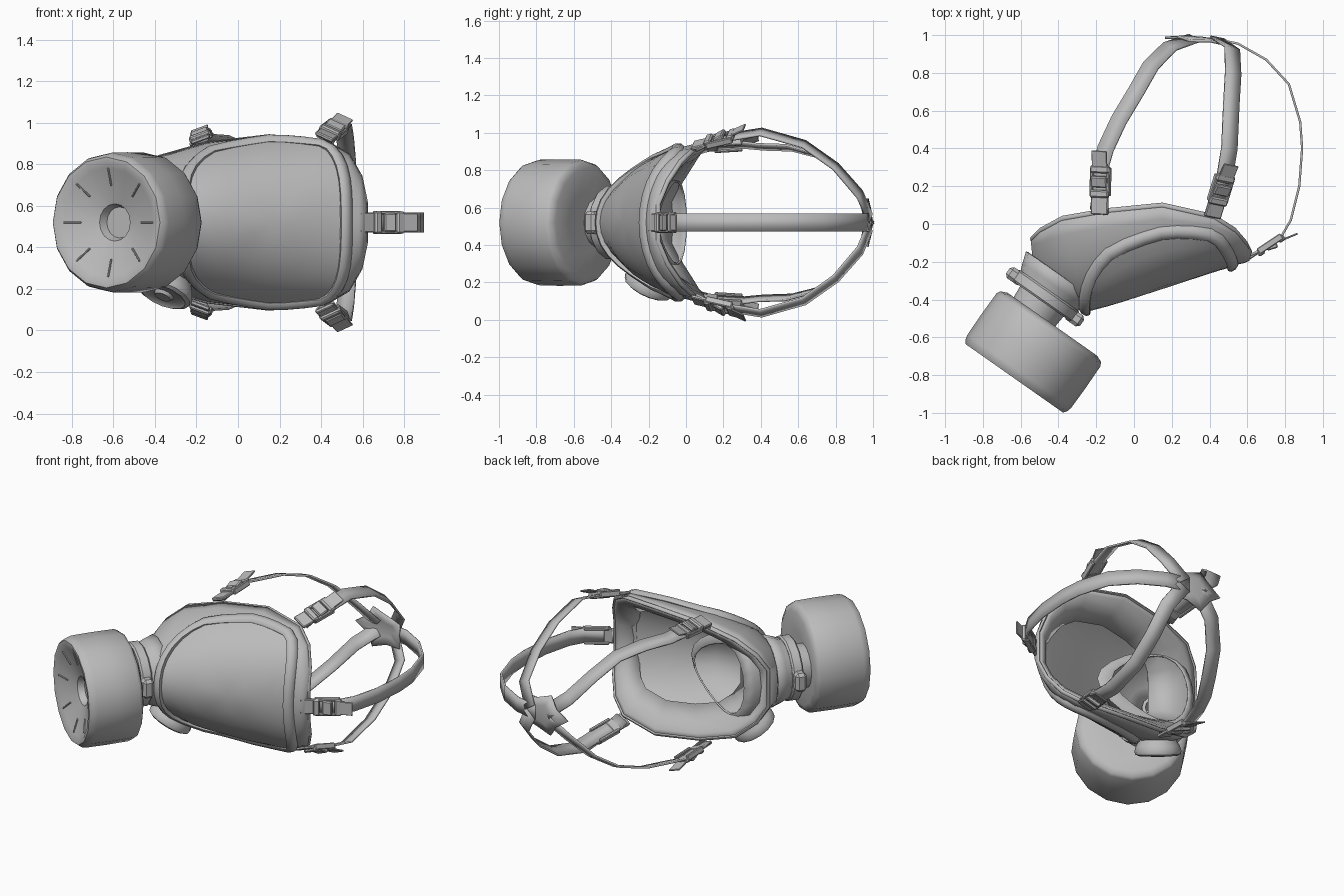
import bpy, bmesh, math
from mathutils import Vector, Matrix

if "Cube" in bpy.data.objects:
    bpy.data.objects.remove(bpy.data.objects["Cube"])

MID = 0.52  # height of the mirror plane
grey = bpy.data.materials.new("plain grey")
grey.use_nodes = True
grey.diffuse_color = (0.5, 0.5, 0.5, 1)
grey.node_tree.nodes["Principled BSDF"].inputs["Base Color"].default_value = (0.5, 0.5, 0.5, 1)


def finish(name, bm, thick=0.0, angle=40):
    bmesh.ops.remove_doubles(bm, verts=bm.verts, dist=0.0005)
    bmesh.ops.recalc_face_normals(bm, faces=bm.faces)
    mesh = bpy.data.meshes.new(name)
    bm.to_mesh(mesh)
    bm.free()
    mesh.materials.append(grey)
    ob = bpy.data.objects.new(name, mesh)
    bpy.context.collection.objects.link(ob)
    if thick:
        mod = ob.modifiers.new("thickness", 'SOLIDIFY')
        mod.thickness, mod.offset = thick, 0
    bpy.ops.object.select_all(action='DESELECT')
    ob.select_set(True)
    bpy.context.view_layer.objects.active = ob
    bpy.ops.object.shade_smooth_by_angle(angle=math.radians(angle))


def loft(name, rings, closed=True, loop=False, thick=0.0, angle=40):
    """Skin a list of point rings."""
    bm = bmesh.new()
    vs = [[bm.verts.new(p) for p in r] for r in rings]
    n = len(vs[0])
    for i in range(len(vs) if loop else len(vs) - 1):
        a, b = vs[i], vs[(i + 1) % len(vs)]
        for j in range(n if closed else n - 1):
            k = (j + 1) % n
            bm.faces.new((a[j], a[k], b[k], b[j]))
    finish(name, bm, thick, angle)


def frame(origin, axis):
    return Matrix.Translation(origin) @ Vector(axis).to_track_quat('Z', 'Y').to_matrix().to_4x4()


def lathe(name, profile, origin, axis, segs=16, thick=0.0):
    """Revolve (distance, radius) pairs about an axis."""
    m = frame(origin, axis)
    rings = [[m @ Vector((r * math.cos(t), r * math.sin(t), s))
              for t in [2 * math.pi * k / segs for k in range(segs)]] for s, r in profile]
    loft(name, rings, thick=thick)


def box(name, centre, along, up, size):
    x = Vector(along).normalized()
    y = Vector(up).cross(x).normalized()
    rot = Matrix((x, y, x.cross(y))).transposed().to_4x4()
    bm = bmesh.new()
    bmesh.ops.create_cube(bm, size=1, matrix=Matrix.Translation(centre) @ rot @ Matrix.Diagonal((*size, 1)))
    bmesh.ops.bevel(bm, geom=bm.edges[:], offset=min(size) * 0.25, segments=1, affect='EDGES')
    finish(name, bm, angle=30)


def tube(name, pts, wide, tall, centre):
    """Closed rounded strip following a loop of points."""
    rings = []
    for i, p in enumerate(pts):
        t = (pts[(i + 1) % len(pts)] - pts[i - 1]).normalized()
        out = p - centre
        out = (out - t * out.dot(t)).normalized()
        across = t.cross(out)
        rings.append([p + across * wide * math.cos(a) + out * tall * math.sin(a)
                      for a in [math.pi * k / 4 for k in range(8)]])
    loft(name, rings, loop=True, angle=60)


# Face shell stations, forehead to chin: rim x, rim y, half width, front x, front y
STATIONS = [
    (0.615, -0.15, 0.10, 0.605, -0.19), (0.59, -0.10, 0.22, 0.58, -0.20),
    (0.53, -0.03, 0.325, 0.53, -0.21), (0.42, 0.04, 0.39, 0.44, -0.235),
    (0.15, 0.10, 0.415, 0.18, -0.32), (-0.15, 0.07, 0.38, -0.10, -0.41),
    (-0.38, 0.03, 0.315, -0.25, -0.45), (-0.49, -0.03, 0.22, -0.42, -0.38),
    (-0.54, -0.08, 0.12, -0.52, -0.28)]


def shell(u, a):
    """Point on the shell at station u and arch angle a."""
    i = min(int(u), len(STATIONS) - 2)
    rx, ry, w, fx, fy = [p + (q - p) * (u - i) for p, q in zip(STATIONS[i], STATIONS[i + 1])]
    s = math.sin(a)
    return Vector((rx + (fx - rx) * s, ry + (fy - ry) * s, MID + w * math.cos(a)))


arch = [math.pi * k / 18 for k in range(19)]
rows = [[shell(u, a) for a in arch] for u in range(len(STATIONS))]
# Each end row folds onto its rim line
ends = [[Vector((r[0].x, r[0].y, p.z)) for p in r] for r in (rows[0], rows[-1])]
loft("face_shell", [ends[0]] + rows + [ends[1]], closed=False, thick=0.015, angle=60)

# Rim bead and inward face seal
rim = [shell(u, 0) for u in range(len(STATIONS))] + [shell(u, math.pi) for u in reversed(range(len(STATIONS)))]
core = Vector((0.06, -0.04, MID))
tube("rim_bead", rim, 0.014, 0.01, core)


def inset(k, push):
    return [core + (p - core) * k + Vector((0.05, -push, 0)) * (1 - k) * 4 for p in rim]


loft("face_seal", [rim, inset(0.93, 0.0), inset(0.82, 0.05), inset(0.66, 0.09)], thick=0.012, angle=60)


# Visor: rounded panel raised on the shell, narrower at the chin, with a frame around it
def visor_point(r, t, lift):
    c, s = math.cos(t), math.sin(t)
    k = r / (abs(c) ** 2.7 + abs(s) ** 2.7) ** (1 / 2.7)
    spread = math.radians(70 - 8 * k * c)
    p = shell(4.05 + 2.0 * k * c, math.pi / 2 + spread * k * s)
    out = (p - Vector((p.x + 0.08, 0.08, MID))).normalized()
    return p + out * lift


turn = [2 * math.pi * k / 40 for k in range(40)]
loft("visor_lens", [[visor_point(r, t, 0.016) for t in turn] for r in (0, 0.2, 0.4, 0.6, 0.8, 0.97)], angle=60)
tube("visor_frame", [visor_point(1.0, t, 0.012) for t in turn], 0.036, 0.024, Vector((0.2, 0.08, MID)))

# Filter canister with dished front and radial slots
AX = Vector((-0.575, -0.818, 0)).normalized()
BACK = Vector((-0.435, -0.535, MID))
lathe("filter_canister", [(0, 0), (0, 0.16), (-0.005, 0.29), (0.01, 0.325), (0.03, 0.336), (0.17, 0.338),
                          (0.3, 0.336), (0.325, 0.33), (0.345, 0.315), (0.345, 0.295), (0.33, 0.265),
                          (0.285, 0.12), (0.275, 0.09), (0.235, 0.075), (0.235, 0)], BACK, AX, 16)
side = AX.cross(Vector((0, 0, 1)))
for k in range(8):
    a = k * math.pi / 4
    ray = side * math.cos(a) + Vector((0, 0, math.sin(a)))
    box("filter_slot", BACK + AX * 0.317 + ray * 0.22, ray + AX * 0.3, AX, (0.09, 0.008, 0.012))

# Neck between shell and filter
NECK = Vector((-0.425, -0.32, MID))
lathe("chin_socket", [(-0.06, 0.215), (0.0, 0.195), (0.05, 0.175), (0.09, 0.165)], NECK, AX, 16, 0.012)
lathe("neck_ring", [(0.04, 0.12), (0.04, 0.19), (0.05, 0.2), (0.1, 0.2), (0.11, 0.19), (0.11, 0.14),
                    (0.24, 0.13), (0.24, 0.1)], NECK, AX, 14)
for d in (-1, 1):
    box("neck_clip", NECK + AX * 0.08 + side * 0.19 * d, side, AX, (0.1, 0.12, 0.07))
lathe("inlet_port", [(0.05, 0.09), (-0.08, 0.08), (-0.08, 0.06), (0.05, 0.06)], NECK, AX, 12)

# Exhale valve on the lower cheek
lathe("exhale_valve", [(-0.05, 0.1), (0.0, 0.13), (0.03, 0.14), (0.05, 0.135), (0.06, 0.115), (0.05, 0.1),
                       (0.05, 0.05), (0.065, 0.04), (0.065, 0)], (-0.34, -0.185, 0.215), (-0.35, -0.4, -0.85), 14)

# Breathing cup inside the shell, drawn out into a nose bridge towards the forehead
cup = []
for cx, cy, r, nose in ((-0.42, -0.31, 0.07, 0), (-0.38, -0.28, 0.14, 0.1), (-0.29, -0.2, 0.23, 0.3),
                        (-0.24, -0.1, 0.25, 0.45), (-0.23, -0.06, 0.2, 0.45)):
    ring = []
    for t in turn[::2]:
        c = math.cos(t)
        reach = r * c * (1 + nose * max(c, 0))
        ring.append(Vector((cx + reach * 0.95, cy - reach * 0.3, MID + r * math.sin(t) * (1.08 - 0.5 * nose * c))))
    cup.append(ring)
loft("breathing_cup", cup, thick=0.01, angle=60)


# Head harness
def strap(name, pts, hub, flip=1, width=0.09):
    """Ribbon facing away from a hub, with a buckle on its second segment."""
    pts = [Vector((x, y, MID + flip * z)) for x, y, z in pts]
    left, right = [], []
    for i, p in enumerate(pts):
        t = pts[min(i + 1, len(pts) - 1)] - pts[max(i - 1, 0)]
        w = t.cross(p - hub).normalized() * width / 2
        left.append(p + w)
        right.append(p - w)
    loft(name + "_strap", [left, right], closed=False, thick=0.012)
    buckle(name + "_buckle", pts[1], pts[2], hub)


def buckle(name, a, b, hub):
    """Frame, crossbars and loose tail on a strap segment."""
    d = (b - a).normalized()
    mid = (a + b) / 2
    out = mid - hub
    out = (out - d * out.dot(d)).normalized()
    across = d.cross(out)
    for s in (-1, 1):
        box(name + "_rail", mid + across * 0.047 * s, d, out, (0.15, 0.018, 0.035))
        box(name + "_bar", mid + d * 0.065 * s + out * 0.012, d, out, (0.04, 0.105, 0.03))
    box(name + "_clamp", mid + out * 0.02, d + out * 0.3, out, (0.06, 0.09, 0.025))
    box(name + "_anchor", a - d * 0.03, d, out, (0.12, 0.095, 0.02))
    box(name + "_tail", b + d * 0.025 + out * 0.025, d + out * 0.2, out, (0.11, 0.085, 0.01))


LOWER = [(-0.19, 0.07, 0.385), (-0.18, 0.14, 0.405), (-0.175, 0.31, 0.415), (-0.15, 0.4, 0.405), (-0.08, 0.55, 0.40),
         (0.01, 0.7, 0.36), (0.09, 0.84, 0.26), (0.19, 0.94, 0.13), (0.32, 0.985, 0.02)]
UPPER = [(0.42, 0.06, 0.40), (0.44, 0.12, 0.43), (0.48, 0.25, 0.46), (0.505, 0.4, 0.485), (0.515, 0.63, 0.42),
         (0.525, 0.8, 0.3), (0.52, 0.93, 0.15), (0.44, 0.985, 0.02)]
CROWN = [(0.6, -0.17, 0), (0.66, -0.145, 0), (0.78, -0.065, 0), (0.83, 0.02, 0), (0.875, 0.2, 0), (0.89, 0.4, 0),
         (0.88, 0.54, 0), (0.82, 0.74, 0), (0.7, 0.87, 0), (0.55, 0.955, 0), (0.4, 0.985, 0)]
for flip in (1, -1):
    strap("cheek", LOWER, Vector((-0.02, 0.35, MID)), flip)
    strap("temple", UPPER, Vector((0.3, 0.4, MID)), flip)
strap("crown", CROWN, Vector((0.3, 0.4, MID)), width=0.095)

# Star shaped pad where the straps meet
m = frame((0.36, 0.985, MID), (0.12, 1, 0))
pad = []
for scale in (0, 0.5, 1):
    pad.append([m @ Vector((1.15 * r * math.cos(t), 0.8 * r * math.sin(t), -0.8 * r * r))
                for r, t in [(scale * (0.17, 0.12)[k % 2], k * math.pi / 5) for k in range(10)]])
loft("rear_pad", pad, thick=0.014, angle=60)
